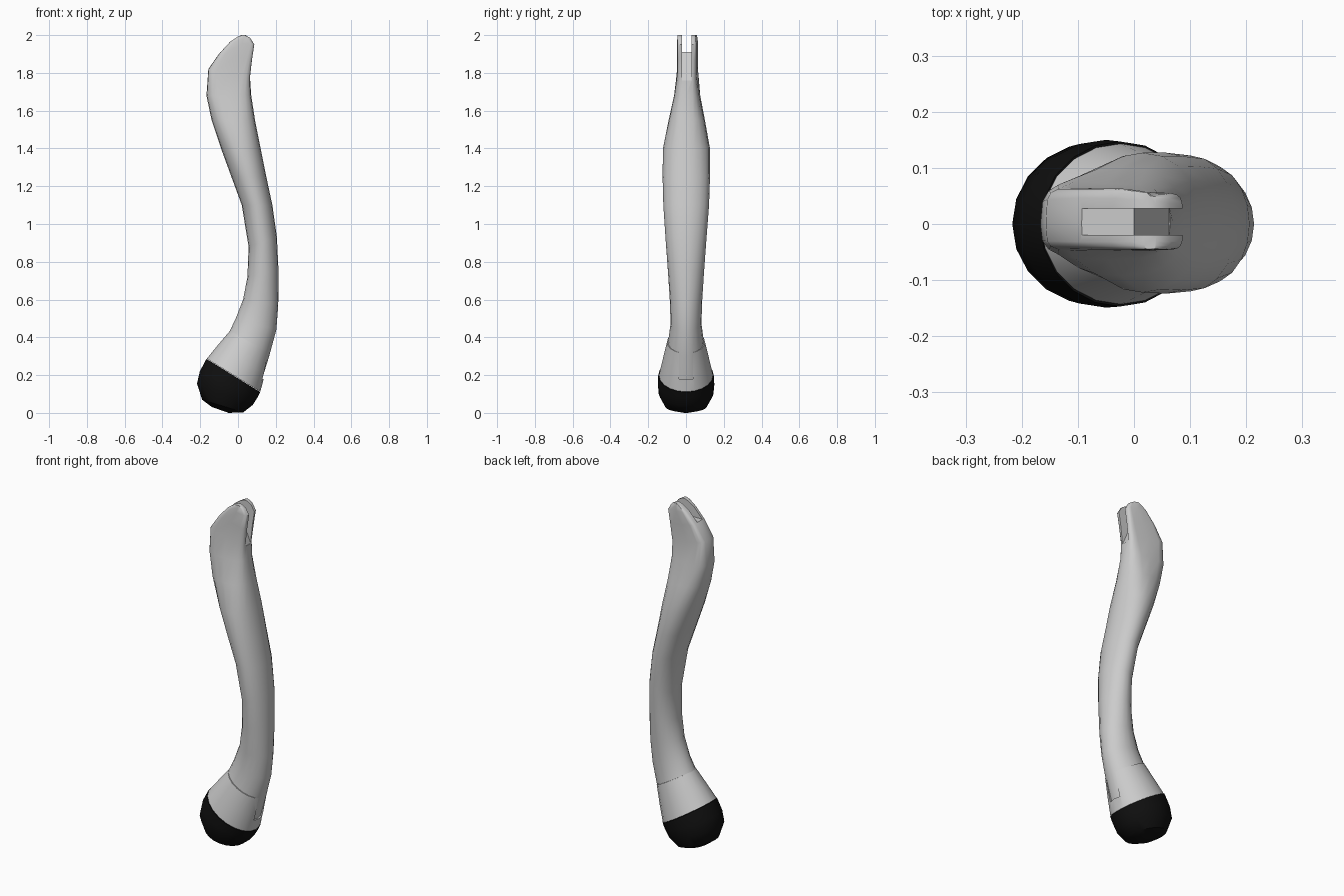
import bpy, bmesh, math

if "Cube" in bpy.data.objects:
    bpy.data.objects.remove(bpy.data.objects["Cube"])

SIDES = 20


def loft(name, rings):
    """Skin tilted rings: (left x, left z, right x, right z, -y width, +y width, squareness)."""
    bm = bmesh.new()
    loops = []
    for xl, zl, xr, zr, yn, yp, n in rings:
        loop = []
        for i in range(SIDES):
            a = 2 * math.pi * i / SIDES
            c, s = math.cos(a), math.sin(a)
            c = math.copysign(abs(c) ** (2 / n), c)
            s = math.copysign(abs(s) ** (2 / n), s)
            t = (c + 1) / 2
            y = s * yn
            if s > 0:
                # square sections carry a thicker rim at the back of the +y side
                rim = 0.012 * max(0, -c) if n > 3 else 0
                y = s * (yp + rim)
            loop.append(bm.verts.new((xl + (xr - xl) * t, y, zl + (zr - zl) * t)))
        loops.append(loop)
    for a, b in zip(loops, loops[1:]):
        for i in range(SIDES):
            j = (i + 1) % SIDES
            bm.faces.new((a[i], a[j], b[j], b[i]))
    bm.faces.new(loops[0])
    bm.faces.new(loops[-1])
    return finish(name, bm)


def prism(name, profile, y0, y1):
    """Extrude an x-z profile along y."""
    bm = bmesh.new()
    face = bm.faces.new([bm.verts.new((x, y0, z)) for x, z in profile])
    ext = bmesh.ops.extrude_face_region(bm, geom=[face])
    for v in ext["geom"]:
        if isinstance(v, bmesh.types.BMVert):
            v.co.y = y1
    return finish(name, bm)


def finish(name, bm):
    bmesh.ops.recalc_face_normals(bm, faces=bm.faces)
    mesh = bpy.data.meshes.new(name)
    bm.to_mesh(mesh)
    bm.free()
    ob = bpy.data.objects.new(name, mesh)
    bpy.context.collection.objects.link(ob)
    return ob


def activate(ob):
    bpy.ops.object.select_all(action='DESELECT')
    ob.select_set(True)
    bpy.context.view_layer.objects.active = ob


def cut(ob, cutter):
    mod = ob.modifiers.new("cut", 'BOOLEAN')
    mod.operation = 'DIFFERENCE'
    mod.solver = 'EXACT'
    mod.object = cutter
    activate(ob)
    bpy.ops.object.modifier_apply(modifier=mod.name)
    bpy.data.objects.remove(cutter, do_unlink=True)


# Curved shaft, running down inside the cuff
shaft = loft("leg_shaft", [
    (-0.13, 0.29, 0.115, 0.14, 0.125, 0.125, 2),
    (-0.05, 0.42, 0.165, 0.30, 0.097, 0.097, 2),
    (-0.012, 0.50, 0.203, 0.44, 0.082, 0.082, 2),
    (0.027, 0.60, 0.213, 0.57, 0.085, 0.085, 2),
    (0.05, 0.72, 0.214, 0.76, 0.095, 0.095, 2),
    (0.056, 0.88, 0.206, 0.93, 0.107, 0.107, 2),
    (0.02, 1.10, 0.182, 1.10, 0.12, 0.122, 2),
    (-0.035, 1.25, 0.15, 1.25, 0.124, 0.127, 2),
    (-0.09, 1.40, 0.12, 1.40, 0.122, 0.127, 2.1),
    (-0.14, 1.55, 0.09, 1.55, 0.092, 0.10, 2.5),
    (-0.167, 1.68, 0.07, 1.68, 0.063, 0.072, 3.2),
    (-0.157, 1.82, 0.064, 1.77, 0.049, 0.058, 5),
    (-0.098, 1.905, 0.075, 1.87, 0.047, 0.057, 6),
    (-0.042, 1.965, 0.087, 1.95, 0.047, 0.056, 6),
    (-0.005, 1.99, 0.065, 1.985, 0.046, 0.053, 6),
    (0.018, 2.0, 0.04, 2.0, 0.045, 0.05, 6),
])
# Slot that forks the top end
cut(shaft, prism("slot_cutter", [(-0.25, 1.91), (0.0, 1.91), (0.062, 1.76),
                                 (0.2, 1.74), (0.2, 2.1), (-0.25, 2.1)],
                 -0.02, 0.028))

# Flared cuff with a notch at the +x side
cuff = loft("ankle_cuff", [
    (-0.165, 0.287, 0.118, 0.112, 0.143, 0.143, 2),
    (-0.11, 0.355, 0.143, 0.205, 0.124, 0.124, 2),
    (-0.042, 0.435, 0.168, 0.315, 0.101, 0.101, 2),
])
cut(cuff, prism("notch_cutter", [(0.1, 0.18), (0.3, 0.18), (0.3, 0.45), (0.1, 0.45)],
                -0.038, 0.038))

# Rounded black foot
foot = loft("foot_pad", [
    (-0.167, 0.286, 0.118, 0.11, 0.147, 0.147, 2),
    (-0.202, 0.22, 0.102, 0.08, 0.149, 0.15, 2),
    (-0.217, 0.155, 0.078, 0.042, 0.144, 0.145, 2),
    (-0.19, 0.07, 0.028, 0.003, 0.112, 0.112, 2),
    (-0.14, 0.032, -0.05, 0.0, 0.048, 0.048, 2),
])
black = bpy.data.materials.new("black_rubber")
black.diffuse_color = (0.005, 0.005, 0.005, 1)
black.use_nodes = True
black.node_tree.nodes["Principled BSDF"].inputs["Base Color"].default_value = black.diffuse_color
foot.data.materials.append(black)

for ob in (shaft, cuff, foot):
    activate(ob)
    bpy.ops.object.shade_smooth_by_angle(angle=math.radians(38))
